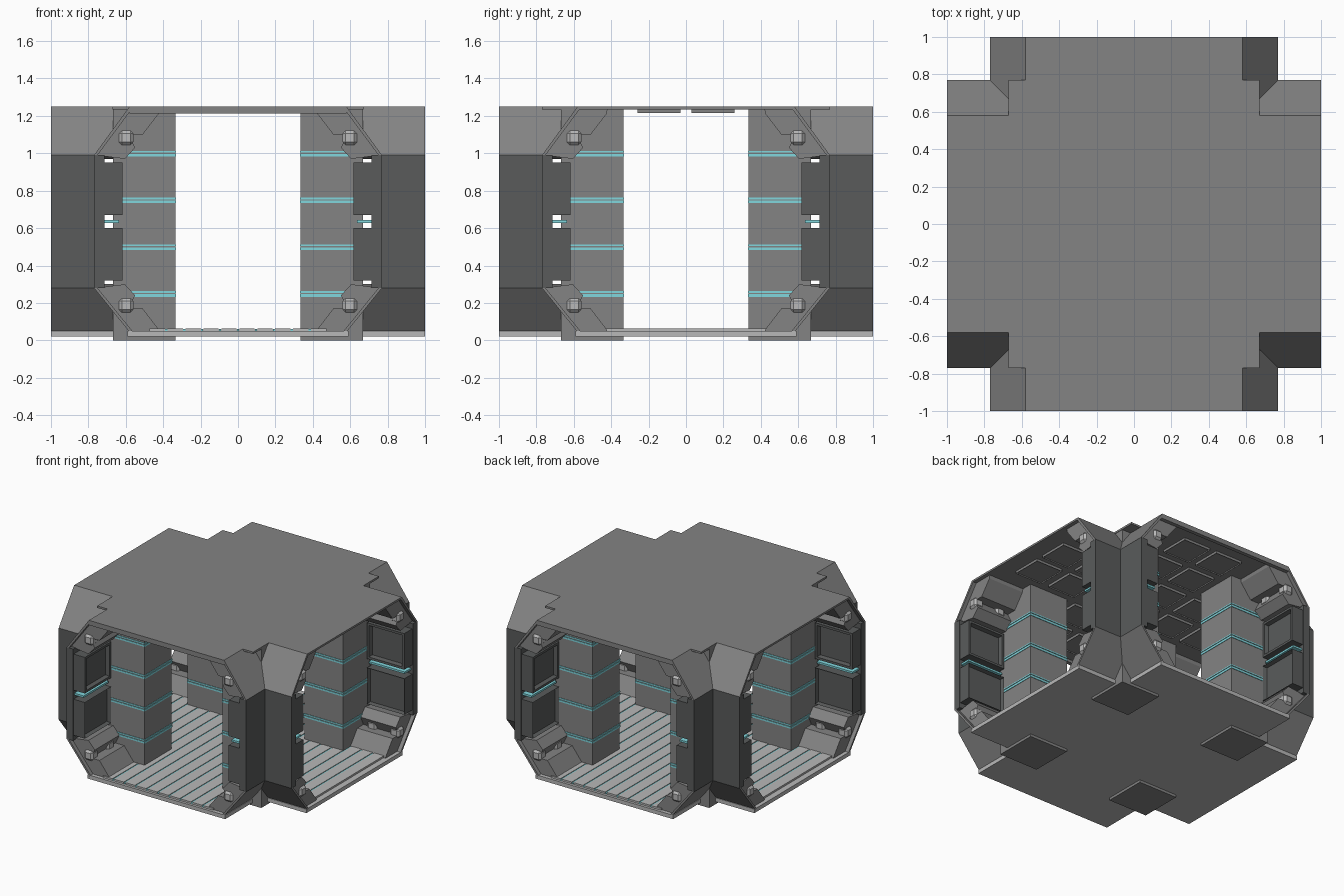
import bpy, bmesh

if "Cube" in bpy.data.objects:
    bpy.data.objects.remove(bpy.data.objects["Cube"])


def material(name, rgb):
    m = bpy.data.materials.new(name)
    m.diffuse_color = (*rgb, 1)
    m.use_nodes = True
    m.node_tree.nodes["Principled BSDF"].inputs["Base Color"].default_value = m.diffuse_color
    return m


MID = material("mid_grey", (0.23, 0.23, 0.23))
DARK = material("dark_grey", (0.10, 0.105, 0.105))
LIGHT = material("light_grey", (0.48, 0.48, 0.48))
CYAN = material("cyan_glow", (0.22, 0.68, 0.73))


def finish(name, bm, mat):
    bmesh.ops.recalc_face_normals(bm, faces=bm.faces)
    me = bpy.data.meshes.new(name)
    bm.to_mesh(me)
    bm.free()
    me.materials.append(mat)
    ob = bpy.data.objects.new(name, me)
    bpy.context.collection.objects.link(ob)
    return ob


def prism(bm, bottom, top):
    """Solid between two matching loops of points."""
    a = [bm.verts.new(p) for p in bottom]
    b = [bm.verts.new(p) for p in top]
    n = len(a)
    faces = [bm.faces.new(a), bm.faces.new(b)]
    for i in range(n):
        j = (i + 1) % n
        faces.append(bm.faces.new((a[i], a[j], b[j], b[i])))
    return faces


def box(bm, x0, x1, y0, y1, z0, z1):
    c = [(x0, y0), (x1, y0), (x1, y1), (x0, y1)]
    return prism(bm, [(x, y, z0) for x, y in c], [(x, y, z1) for x, y in c])


def along(bm, profile, v0, v1):
    """Extrude a (u, z) profile along v; v0 None means mitre at v = u."""
    return prism(bm, [(u, u if v0 is None else v0, z) for u, z in profile],
                 [(u, v1, z) for u, z in profile])


def repeat(name, src, mat, swap=True):
    """Mirror one wall part to all quadrants, and to both corridors."""
    out = bmesh.new()
    src.verts.index_update()
    for sw in ((0, 1) if swap else (0,)):
        for s in (1, -1):
            for t in (1, -1):
                vs = []
                for v in src.verts:
                    x, y, z = v.co
                    if sw:
                        x, y = y, x
                    vs.append(out.verts.new((s * x, t * y, z)))
                for f in src.faces:
                    out.faces.new([vs[v.index] for v in f.verts])
    src.free()
    return finish(name, out, mat)


def plate(name, q, z0, z1, mat):
    """Cross-shaped plate from one quarter of its outline."""
    loop = (q + [(-x, y) for x, y in reversed(q)] + [(-x, -y) for x, y in q]
            + [(x, -y) for x, y in reversed(q)])
    bm = bmesh.new()
    prism(bm, [(x, y, z0) for x, y in loop], [(x, y, z1) for x, y in loop])
    return finish(name, bm, mat)


# Roof and floor plates
plate("roof", [(1, .58), (.67, .58), (.67, .77), (.58, .77), (.58, 1)], 1.235, 1.25, MID)
plate("floor", [(1, .59), (.59, .59), (.59, 1)], 0.02, 0.05, LIGHT)

# Lips under the roof at the front and back mouths
bm = bmesh.new()
for s in (-1, 1):
    box(bm, -.58, .58, s * .985 - .015, s * .985 + .015, 1.213, 1.236)
finish("roof_lip", bm, MID)

# Ceiling tiles with sunken centres
bm = bmesh.new()
spots = {(a, b) for a in (-.145, .145) for b in (-.75, -.45, -.145, .145, .45, .75)}
spots |= {(b, a) for a, b in spots}
for x, y in sorted(spots):
    f = box(bm, x - .115, x + .115, y - .115, y + .115, 1.215, 1.236)[0]
    bmesh.ops.inset_region(bm, faces=[f], thickness=.02, depth=0)
    bmesh.ops.translate(bm, verts=f.verts, vec=(0, 0, .01))
finish("ceiling_tiles", bm, MID)

# Floor planks running front to back, with glowing seams
planks, seams = bmesh.new(), bmesh.new()
pitch = .096
for i in range(-10, 10):
    x = i * pitch
    end = .98 if max(abs(x), abs(x + pitch)) < .5 else .5
    box(planks, x + .007, x + pitch - .007, -end, end, .045, .064)
    if i > -10:
        end = .98 if abs(x) < .45 else .5
        box(seams, x - .006, x + .006, -end, end, .045, .06)
finish("floor_planks", planks, LIGHT)
finish("floor_seam_lights", seams, CYAN)

# Corner pillars with paired light bands
bm = bmesh.new()
box(bm, .335, .667, .335, .667, 0, 1.24)
repeat("pillars", bm, MID, swap=False)
bm = bmesh.new()
for z in (.25, .5, .75, 1.0):
    box(bm, .331, .671, .331, .671, z - .017, z - .003)
    box(bm, .331, .671, .331, .671, z + .004, z + .013)
repeat("pillar_light_bands", bm, CYAN, swap=False)

# Outer shell: upright wall and sloped sheets, mitred at the corners
bm = bmesh.new()
along(bm, [(.715, .28), (.77, .28), (.77, .99), (.715, .99)], None, 1)
repeat("outer_walls", bm, DARK)
bm = bmesh.new()
along(bm, [(.58, 1.25), (.77, .99), (.755, .985), (.565, 1.24)], None, 1)
repeat("upper_slopes", bm, MID)
bm = bmesh.new()
along(bm, [(.58, .025), (.585, .05), (.77, .28), (.755, .285), (.565, .05)], None, 1)
repeat("lower_slopes", bm, MID)

# Notched haunches inside the slopes, top and bottom
upper = [(.42, 1.235), (.425, 1.21), (.51, 1.10), (.585, 1.10), (.55, 1.03),
         (.605, .97), (.72, .985), (.755, .99), (.575, 1.235)]
bm = bmesh.new()
along(bm, upper, .66, .97)
repeat("upper_haunches", bm, MID)
bm = bmesh.new()
along(bm, [(u, max(1.27 - z, .045)) for u, z in upper], .66, .97)
repeat("lower_haunches", bm, MID)

# Chamfered clamps sitting in the notches
bm = bmesh.new()
for z in (1.083, .187):
    for v in (.75, .945):
        box(bm, .56, .637, v - .04, v + .04, z - .039, z + .039)
bmesh.ops.bevel(bm, geom=bm.edges[:], offset=.016, segments=1, affect='EDGES')
repeat("clamps", bm, LIGHT)

# Recessed wall panels facing the corridor
bm = bmesh.new()
for z0, z1 in ((.32, .60), (.67, .95)):
    box(bm, .617, .716, .675, .995, z0, z1)
inner = [f for f in bm.faces if f.calc_center_median().x < .62]
for f in inner:
    bmesh.ops.inset_region(bm, faces=[f], thickness=.025, depth=0)
    bmesh.ops.inset_region(bm, faces=[f], thickness=.012, depth=0)
    bmesh.ops.translate(bm, verts=f.verts, vec=(.03, 0, 0))
repeat("wall_panels", bm, DARK)

# Light strip between the panels
bm = bmesh.new()
box(bm, .635, .716, .68, .985, .628, .643)
repeat("wall_light_strips", bm, CYAN)
